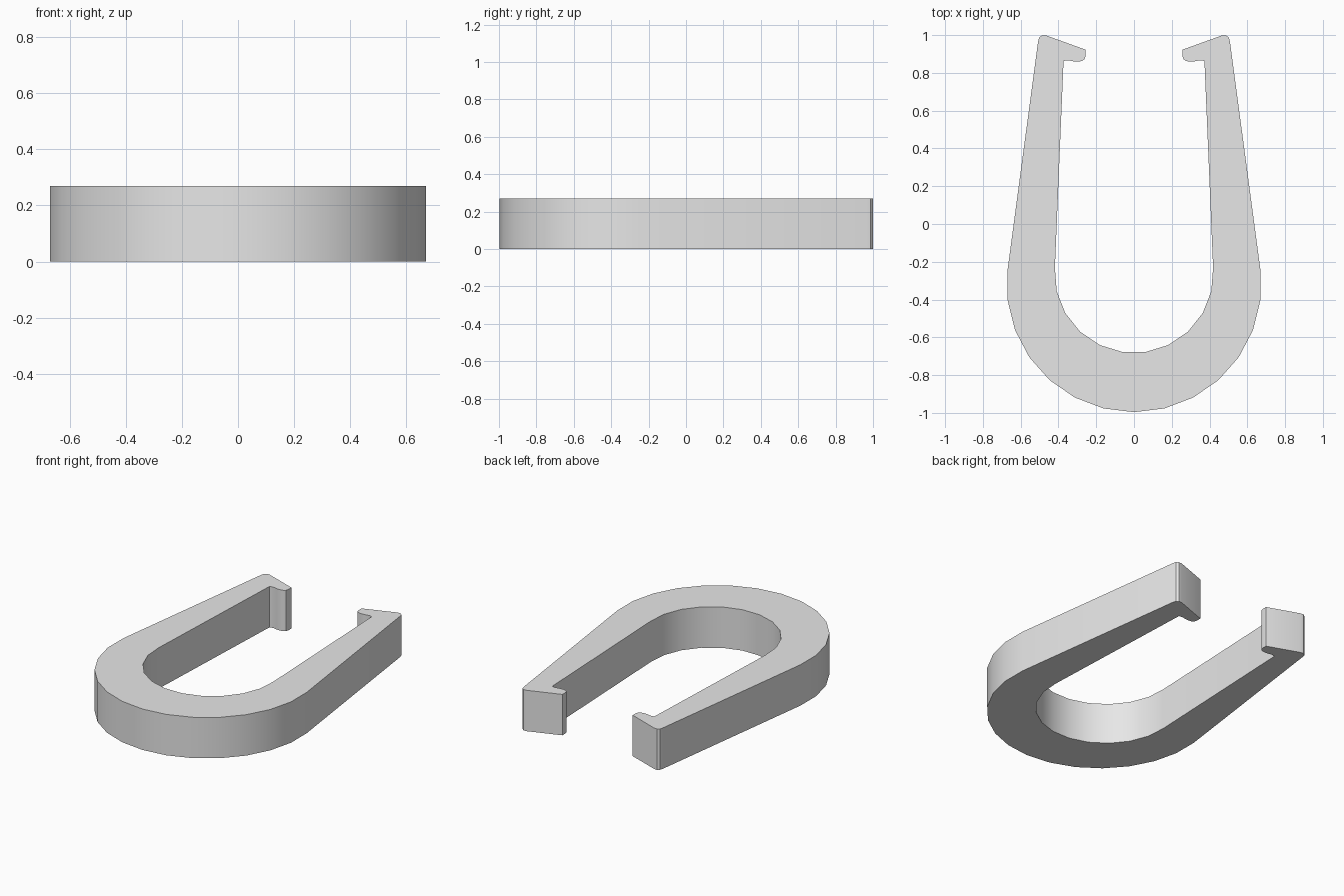
import bpy, bmesh
from math import sin, cos, pi, radians

HEIGHT = 0.27

cube = bpy.data.objects.get("Cube")
if cube:
    bpy.data.objects.remove(cube, do_unlink=True)


def arc(centre_y, radius, segments, first, count):
    """Points of a faceted circle, counted from the front towards +x."""
    step = 2 * pi / segments
    return [(radius * sin((first + i) * step), centre_y - radius * cos((first + i) * step))
            for i in range(count)]


# Half outline: outer bend, rounded arm tip, hook, then the inner bend
outer = arc(-0.322, 0.674, 26, 0, 8)
tip = [(0.508, 0.965), (0.502, 0.987), (0.487, 0.999), (0.465, 0.998)]
hook = [(0.257, 0.923), (0.256, 0.89), (0.262, 0.873), (0.275, 0.863),
        (0.295, 0.86), (0.32, 0.861), (0.35, 0.867), (0.373, 0.863)]
inner = arc(-0.262, 0.42, 21, 0.5, 6)
half = outer + tip + hook + inner[::-1]
outline = half + [(-x, y) for x, y in reversed(half[1:])]

# Raise the outline into a solid clip
bm = bmesh.new()
base = bm.faces.new([bm.verts.new((x, y, 0)) for x, y in outline])
raised = bmesh.ops.extrude_face_region(bm, geom=[base], use_keep_orig=True)
top = [v for v in raised["geom"] if isinstance(v, bmesh.types.BMVert)]
bmesh.ops.translate(bm, verts=top, vec=(0, 0, HEIGHT))
bmesh.ops.recalc_face_normals(bm, faces=bm.faces)
mesh = bpy.data.meshes.new("hooked_clip")
bm.to_mesh(mesh)
bm.free()

clip = bpy.data.objects.new("hooked_clip", mesh)
bpy.context.collection.objects.link(clip)

# Plain grey
grey = bpy.data.materials.new("light_grey")
grey.use_nodes = True
colour = (0.8, 0.8, 0.8, 1)
grey.diffuse_color = colour
grey.node_tree.nodes["Principled BSDF"].inputs["Base Color"].default_value = colour
mesh.materials.append(grey)

# Smooth bends with crisp rims
bpy.ops.object.select_all(action="DESELECT")
clip.select_set(True)
bpy.context.view_layer.objects.active = clip
bpy.ops.object.shade_smooth_by_angle(angle=radians(30))
